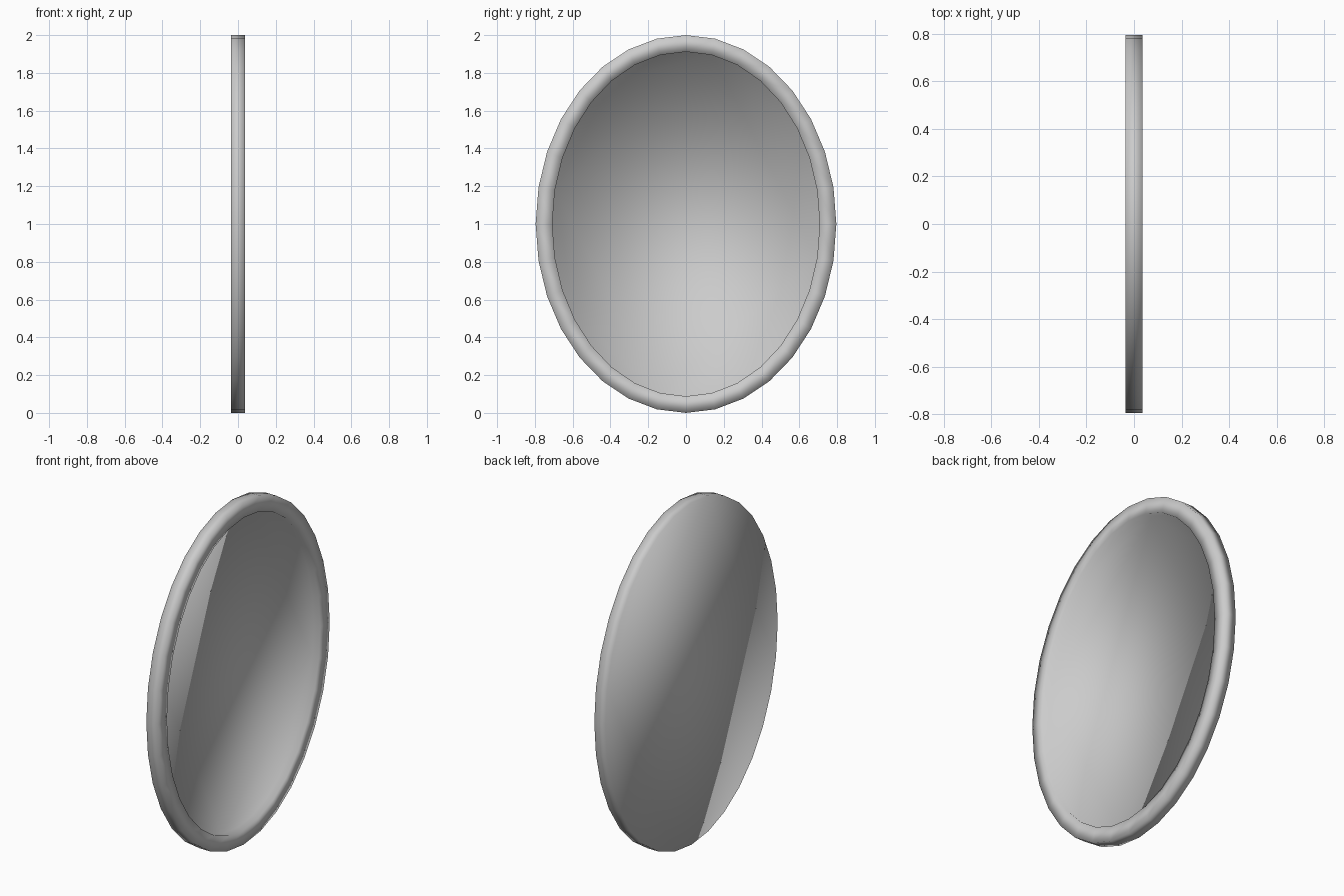
import bpy, bmesh
from math import sin, cos, pi

if "Cube" in bpy.data.objects:
    bpy.data.objects.remove(bpy.data.objects["Cube"])

SEGS = 32
HALF_W, HALF_H = 0.796, 1.0
RIM = 0.088          # width of the raised rim
BACK, FRONT, GLASS = -0.036, 0.036, -0.005


def ring(bm, x, inset):
    """Oval loop of vertices in the plane at x."""
    return [bm.verts.new((x, (HALF_W - inset) * sin(2 * pi * i / SEGS),
                          1 - (HALF_H - inset) * cos(2 * pi * i / SEGS)))
            for i in range(SEGS)]


def bridge(bm, a, b):
    for i in range(SEGS):
        j = (i + 1) % SEGS
        bm.faces.new((a[i], a[j], b[j], b[i]))


# oval mirror: back plate, side wall, front rim, recess wall, glass
bm = bmesh.new()
loops = [ring(bm, BACK, 0), ring(bm, FRONT, 0),
         ring(bm, FRONT, RIM), ring(bm, GLASS, RIM)]
for a, b in zip(loops, loops[1:]):
    bridge(bm, a, b)
bm.faces.new(loops[0])
bm.faces.new(loops[-1])
bmesh.ops.recalc_face_normals(bm, faces=bm.faces)
for f in bm.faces:
    f.smooth = True

mesh = bpy.data.meshes.new("oval_mirror")
bm.to_mesh(mesh)
bm.free()
mirror = bpy.data.objects.new("oval_mirror", mesh)
bpy.context.collection.objects.link(mirror)
